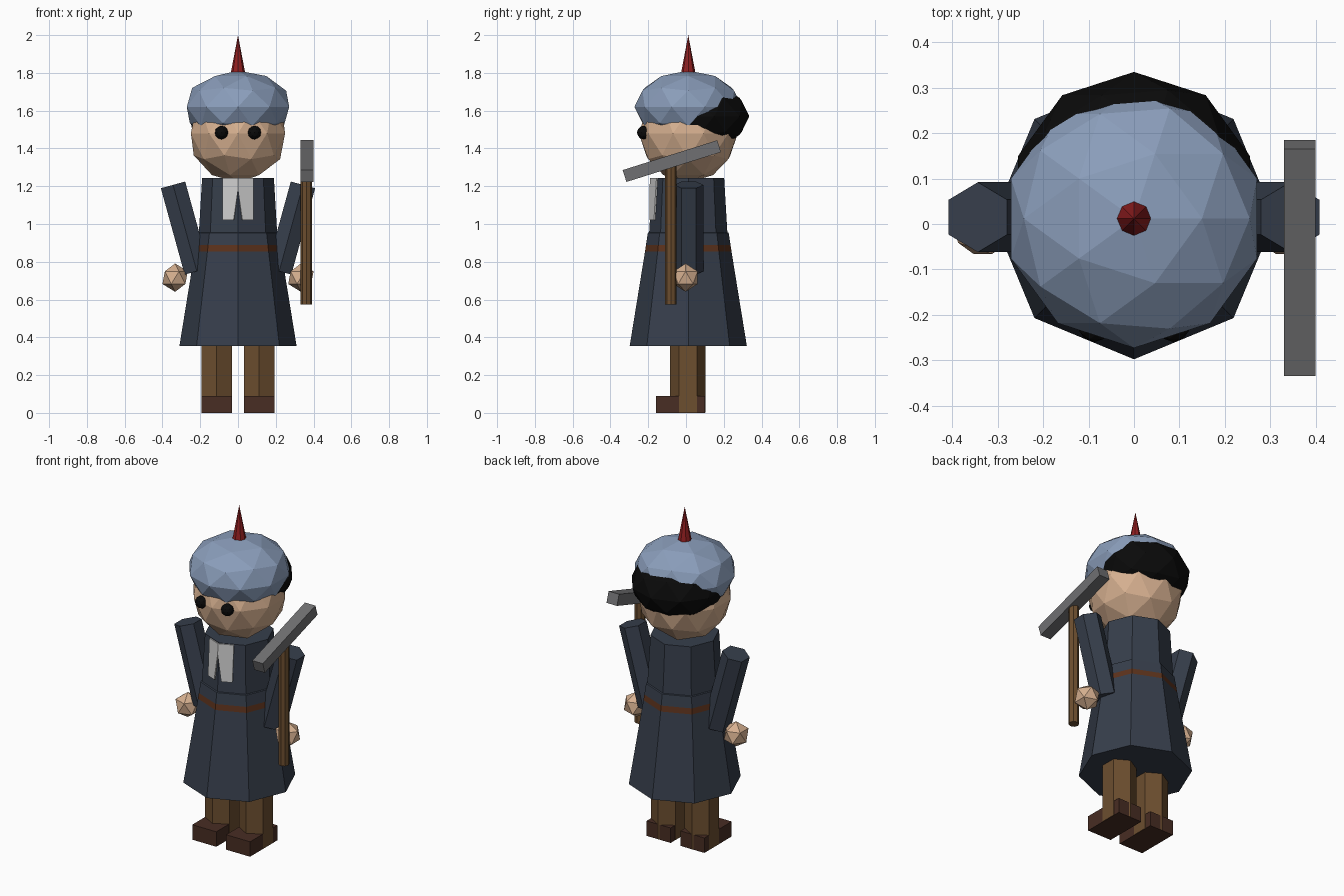
import bpy, bmesh, math
from mathutils import Vector

if "Cube" in bpy.data.objects:
    bpy.data.objects.remove(bpy.data.objects["Cube"])

def material(name, r, g, b):
    lin = [((c / 255 + 0.055) / 1.055) ** 2.4 if c > 10 else c / 255 / 12.92 for c in (r, g, b)]
    m = bpy.data.materials.new(name)
    m.diffuse_color = (*lin, 1)
    m.use_nodes = True
    m.node_tree.nodes["Principled BSDF"].inputs["Base Color"].default_value = m.diffuse_color
    return m

COAT = material("coat_navy", 54, 62, 75)
BELT = material("belt_brown", 92, 50, 28)
SKIN = material("skin", 214, 176, 144)
HAT = material("hat_blue", 138, 157, 186)
BLACK = material("black", 10, 10, 10)
RED = material("spike_red", 145, 30, 32)
CLOTH = material("collar_white", 205, 205, 205)
WOOD = material("trouser_wood_brown", 108, 78, 47)
BOOT = material("boot_brown", 72, 45, 35)
STEEL = material("steel_grey", 112, 112, 114)

CY = 0.012  # depth of the body axis

def finish(name, mat):
    o = bpy.context.object
    o.name = name
    o.data.materials.append(mat)
    return o

def ball(name, mat, loc, size, detail=2):
    bpy.ops.mesh.primitive_ico_sphere_add(subdivisions=detail, radius=1, location=loc)
    o = finish(name, mat)
    o.scale = size
    return o

def rod(name, mat, a, b, r1, sides, r2=None):
    a, b = Vector(a), Vector(b)
    bpy.ops.mesh.primitive_cone_add(vertices=sides, radius1=r1, radius2=r1 if r2 is None else r2,
                                    depth=(b - a).length, location=(a + b) / 2)
    o = finish(name, mat)
    d = b - a
    o.rotation_euler = (0, math.atan2(d.x, d.z), 0)  # rods lean sideways only
    return o

def box(name, mat, loc, size, tilt=0):
    bpy.ops.mesh.primitive_cube_add(size=1, location=loc, rotation=(tilt, 0, 0))
    o = finish(name, mat)
    o.scale = size
    return o

def from_bmesh(name, bm, mats):
    bmesh.ops.recalc_face_normals(bm, faces=bm.faces)
    me = bpy.data.meshes.new(name)
    bm.to_mesh(me)
    o = bpy.data.objects.new(name, me)
    bpy.context.collection.objects.link(o)
    for m in mats:
        me.materials.append(m)
    return o

# Eight-sided coat with the belt as one coloured ring of its profile
profile = [(0.31, 0.355), (0.229, 0.854), (0.224, 0.888), (0.214, 0.953), (0.207, 0.956), (0.19, 1.243)]
bm = bmesh.new()
rings = [[bm.verts.new((r * math.sin(k * math.pi / 4), CY - r * math.cos(k * math.pi / 4), z))
          for k in range(8)] for r, z in profile]
for i in range(len(rings) - 1):
    for k in range(8):
        n = (k + 1) % 8
        f = bm.faces.new((rings[i][k], rings[i][n], rings[i + 1][n], rings[i + 1][k]))
        f.material_index = 1 if i == 1 else 0
bm.faces.new(rings[0])
bm.faces.new(rings[-1])
from_bmesh("coat", bm, [COAT, BELT])

# Two-tailed neck cloth folded over the front edge of the coat
def coat_front(x, z):
    r = 0.19 + (1.243 - z) * 0.06
    return (x, CY - r + 0.414 * abs(x) - 0.008, z)

bm = bmesh.new()
for s in (-1, 1):
    outline = [(0, 1.243), (0.08, 1.243), (0.08, 1.022), (0.022, 1.022), (0, 1.18)]
    bm.faces.new([bm.verts.new(coat_front(s * x, z)) for x, z in outline][::s])
bmesh.ops.remove_doubles(bm, verts=bm.verts, dist=0.0001)
cloth = from_bmesh("neck_cloth", bm, [CLOTH])
mod = cloth.modifiers.new("thickness", "SOLIDIFY")
mod.thickness = 0.008
mod.offset = 0

# Head, hat, hair and spike
ball("head", SKIN, (0, CY, 1.48), (0.262, 0.262, 0.26))
ball("hat", HAT, (0, CY, 1.62), (0.285, 0.285, 0.192))
ball("hair", BLACK, (0, 0.066, 1.57), (0.269, 0.269, 0.185))
rod("hat_spike", RED, (0, CY, 1.80), (0, CY, 2.0), 0.038, 8, 0)

# Paired parts
for s, side in ((-1, "left"), (1, "right")):
    ball(side + "_eye", BLACK, (s * 0.087, -0.224, 1.484), (0.036,) * 3)
    rod(side + "_arm", COAT, (s * 0.218, 0.015, 0.75), (s * 0.344, 0.015, 1.207), 0.077, 6)
    ball(side + "_hand", SKIN, (s * 0.333, -0.002, 0.716), (0.075,) * 3, 1)
    rod(side + "_leg", WOOD, (s * 0.1125, 0.01, 0.001), (s * 0.1125, 0.01, 0.37), 0.094, 6)
    box(side + "_boot", BOOT, (s * 0.1125, -0.03, 0.045), (0.16, 0.26, 0.09))

# Hammer with a tilted block head
rod("hammer_handle", WOOD, (0.362, -0.08, 0.573), (0.362, -0.08, 1.33), 0.03, 8)
box("hammer_head", STEEL, (0.365, -0.075, 1.333), (0.07, 0.525, 0.066), math.radians(17.5))
